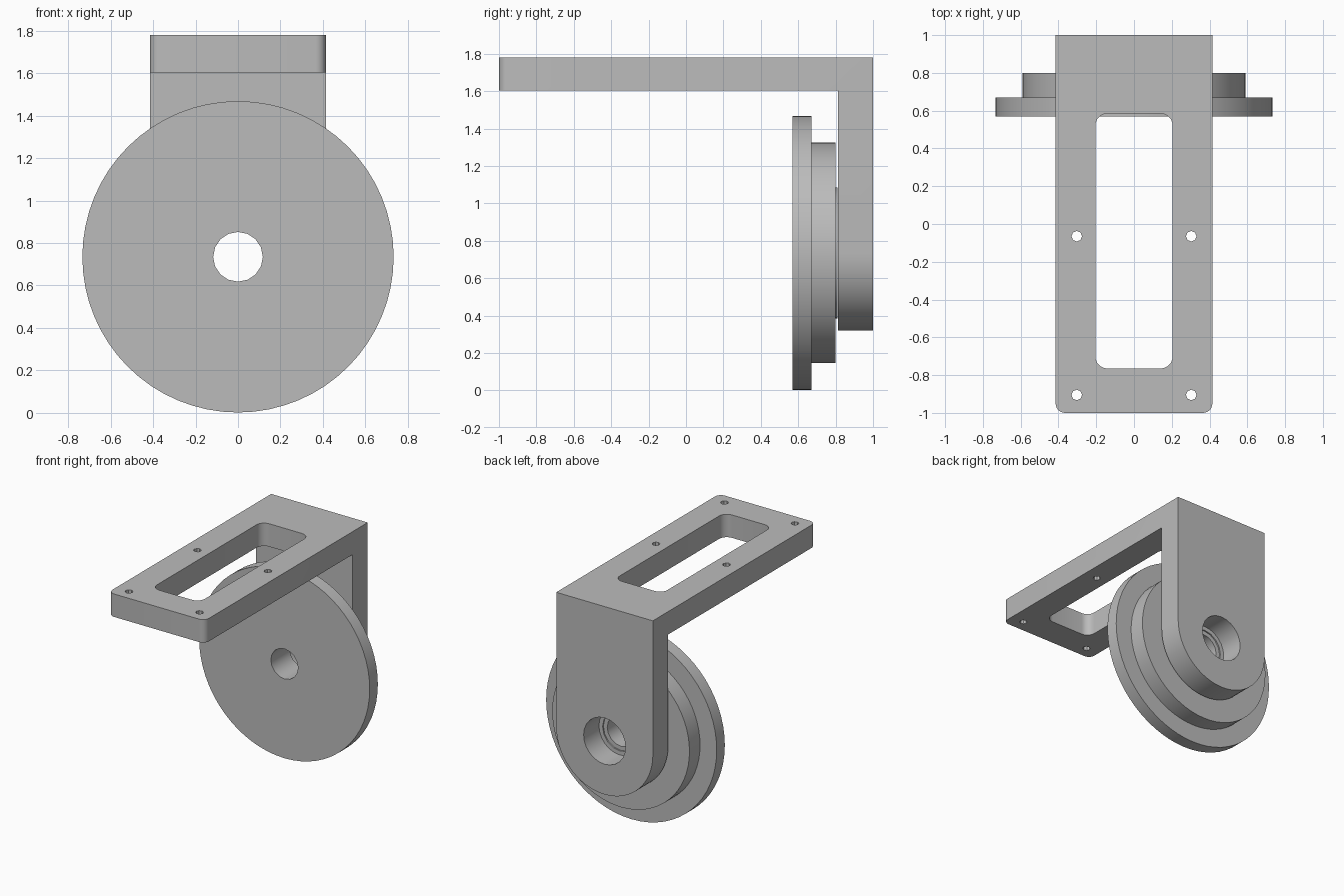
import bpy, bmesh
from math import cos, sin, pi

if "Cube" in bpy.data.objects:
    bpy.data.objects.remove(bpy.data.objects["Cube"])

grey = bpy.data.materials.new("plain grey")
grey.use_nodes = True
grey.diffuse_color = (0.5, 0.5, 0.5, 1)
grey.node_tree.nodes["Principled BSDF"].inputs["Base Color"].default_value = (0.5, 0.5, 0.5, 1)


def arc(cx, cy, r, start, end, n):
    return [(cx + r * cos(start + (end - start) * i / n),
             cy + r * sin(start + (end - start) * i / n)) for i in range(n + 1)]


def circle(cx, cy, r, n):
    return arc(cx, cy, r, 0, 2 * pi, n)[:-1]


def rounded_rect(x, y0, y1, r_front, r_back):
    """Rectangle centred on x = 0 with separate front and back corner radii."""
    points = []
    corners = ((x, y1, r_back), (-x, y1, r_back), (-x, y0, r_front), (x, y0, r_front))
    for i, (cx, cy, r) in enumerate(corners):
        if r == 0:
            points.append((cx, cy))
            continue
        sx = 1 if cx > 0 else -1
        sy = 1 if cy == y1 else -1
        points += arc(cx - sx * r, cy - sy * r, r, i * pi / 2, (i + 1) * pi / 2, 6)
    return points


def select(obj):
    bpy.ops.object.select_all(action='DESELECT')
    obj.select_set(True)
    bpy.context.view_layer.objects.active = obj


def tidy(obj):
    bm = bmesh.new()
    bm.from_mesh(obj.data)
    bmesh.ops.remove_doubles(bm, verts=bm.verts, dist=0.0005)
    bmesh.ops.dissolve_limit(bm, angle_limit=0.01, verts=bm.verts, edges=bm.edges)
    bmesh.ops.recalc_face_normals(bm, faces=bm.faces)
    bm.to_mesh(obj.data)
    bm.free()


def plate(name, outlines, low, high, upright):
    """Extrude an outline and its holes: along y if upright, otherwise along z."""
    curve = bpy.data.curves.new(name, 'CURVE')
    curve.dimensions = '2D'
    curve.fill_mode = 'BOTH'
    curve.extrude = (high - low) / 2
    for outline in outlines:
        spline = curve.splines.new('POLY')
        spline.points.add(len(outline) - 1)
        for point, (x, y) in zip(spline.points, outline):
            point.co = (x, y, 0, 1)
        spline.use_cyclic_u = True
    obj = bpy.data.objects.new(name, curve)
    bpy.context.collection.objects.link(obj)
    middle = (low + high) / 2
    obj.location = (0, middle, 0) if upright else (0, 0, middle)
    obj.rotation_euler.x = pi / 2 if upright else 0
    select(obj)
    bpy.ops.object.convert(target='MESH')
    obj = bpy.context.object
    obj.name = name
    bpy.ops.object.transform_apply(location=True, rotation=True, scale=True)
    tidy(obj)
    obj.data.materials.clear()
    obj.data.materials.append(grey)
    return obj


def shade(obj):
    select(obj)
    bpy.ops.object.shade_smooth_by_angle(angle=pi / 6)


axle_z, half_width = 0.735, 0.415

# Wheel: wide rim, narrower step and a thin spacer against the bracket
for name, radius, bore, low, high in (
        ("wheel_rim", 0.733, 0.117, 0.57, 0.67),
        ("wheel_step", 0.59, 0.117, 0.67, 0.80),
        ("wheel_spacer", 0.35, 0.15, 0.80, 0.81)):
    shade(plate(name, [circle(0, axle_z, radius, 64), circle(0, axle_z, bore, 16)],
                low, high, True))

# Bracket arm: round lower end with an axle hole
arm_outline = arc(0, axle_z, half_width, pi, 2 * pi, 32)
arm_outline += [(half_width, 1.7), (-half_width, 1.7)]
arm = plate("bracket_arm", [arm_outline, circle(0, axle_z, 0.18, 24)], 0.812, 1.0, True)

# Mounting plate: long slot and four screw holes
outlines = [rounded_rect(half_width, -1.0, 1.0, 0.05, 0),
            rounded_rect(0.205, -0.765, 0.585, 0.065, 0.065)]
outlines += [circle(side * 0.303, y, 0.028, 8) for side in (-1, 1) for y in (-0.065, -0.905)]
bracket = plate("mounting_bracket", outlines, 1.602, 1.78, False)

# Fuse the arm and plate into one bracket
union = bracket.modifiers.new("join arm", 'BOOLEAN')
union.operation = 'UNION'
union.solver = 'EXACT'
union.object = arm
select(bracket)
bpy.ops.object.modifier_apply(modifier=union.name)
bpy.data.objects.remove(arm)
tidy(bracket)
shade(bracket)
